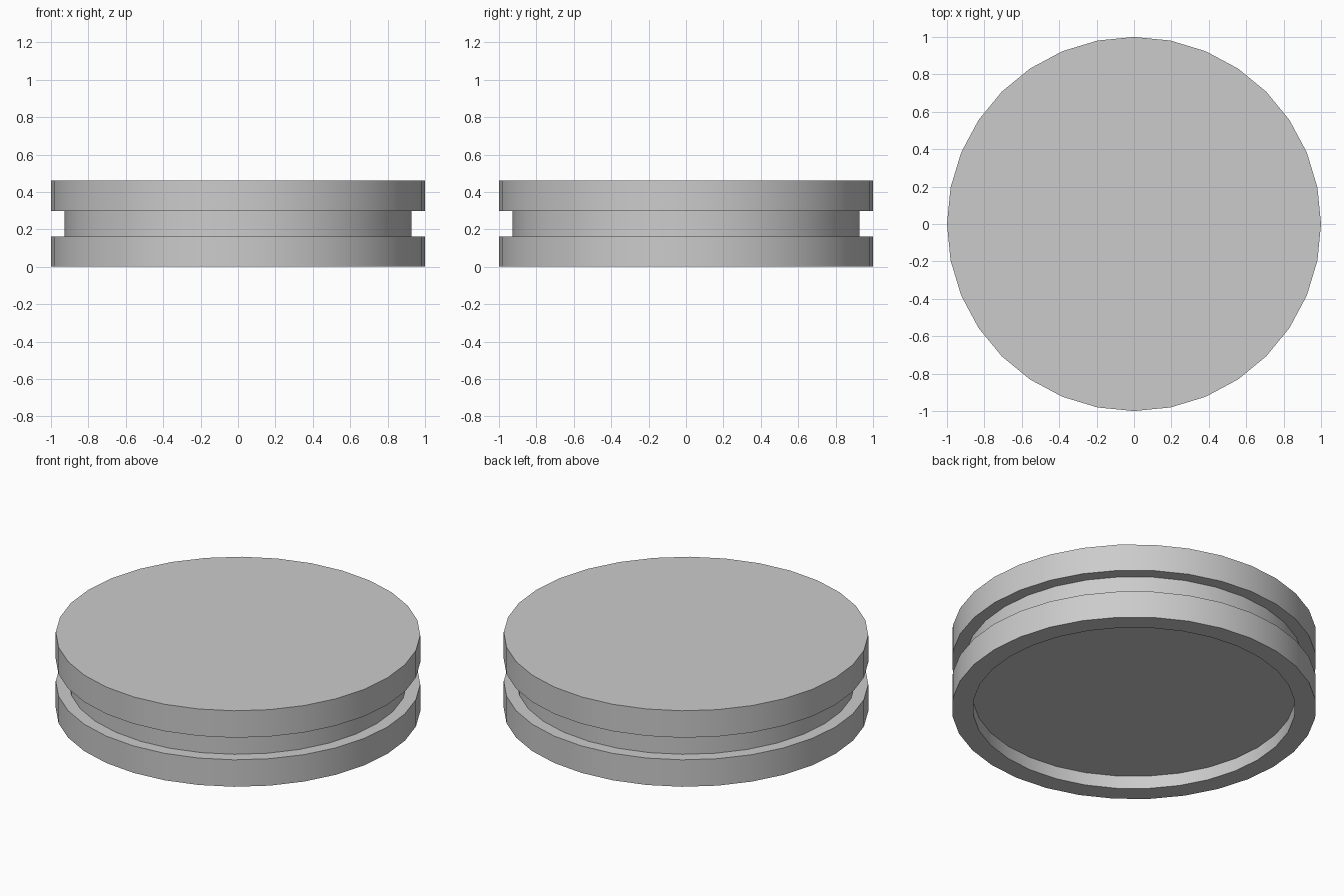
import bpy, bmesh, math

if "Cube" in bpy.data.objects:
    bpy.data.objects.remove(bpy.data.objects["Cube"])

SIDES = 32

# Half profile (radius, height): recessed underside, lower rim, groove, upper rim, flat top
profile = [(0.885, 0.078), (0.885, 0.0), (1.0, 0.0), (1.0, 0.163),
           (0.928, 0.163), (0.928, 0.297), (1.0, 0.297), (1.0, 0.46)]

bm = bmesh.new()
rings = [[bm.verts.new((r * math.cos(2 * math.pi * i / SIDES),
                        r * math.sin(2 * math.pi * i / SIDES), z))
          for i in range(SIDES)] for r, z in profile]

# Walls and ledges between neighbouring rings
for low, high in zip(rings, rings[1:]):
    for i in range(SIDES):
        j = (i + 1) % SIDES
        bm.faces.new((low[i], low[j], high[j], high[i]))

# Recess ceiling and top cap
bm.faces.new(rings[0][::-1])
bm.faces.new(rings[-1])
bmesh.ops.recalc_face_normals(bm, faces=bm.faces[:])

mesh = bpy.data.meshes.new("grooved_disc")
bm.to_mesh(mesh)
bm.free()
disc = bpy.data.objects.new("grooved_disc", mesh)
bpy.context.collection.objects.link(disc)

# Smooth round sides, sharp rims
bpy.context.view_layer.objects.active = disc
disc.select_set(True)
bpy.ops.object.shade_smooth_by_angle(angle=math.radians(30))
